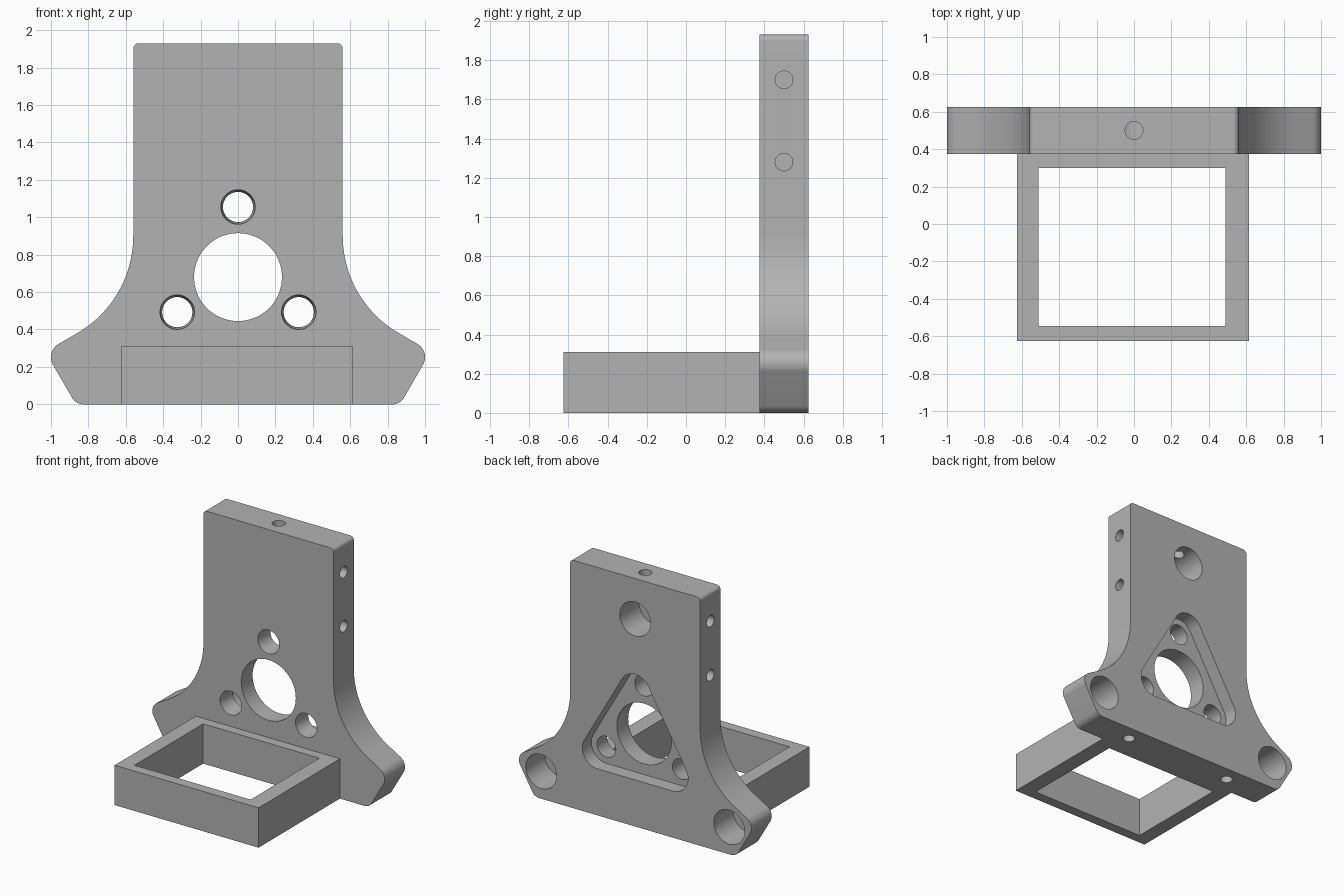
import bpy, bmesh
from math import sin, cos, tan, radians, pi
from mathutils import Vector

if "Cube" in bpy.data.objects:
    bpy.data.objects.remove(bpy.data.objects["Cube"])

grey = bpy.data.materials.new("plain grey")
grey.use_nodes = True
grey.diffuse_color = (0.45, 0.45, 0.45, 1)
grey.node_tree.nodes["Principled BSDF"].inputs["Base Color"].default_value = (0.45, 0.45, 0.45, 1)

PLACE = {"X": lambda u, v, t: (t, u, v),
         "Y": lambda u, v, t: (u, t, v),
         "Z": lambda u, v, t: (u, v, t)}


def prism(name, outline, start, end, axis, end_outline=None):
    """Solid between two outlines along an axis."""
    bm = bmesh.new()
    place = PLACE[axis]
    a = [bm.verts.new(place(u, v, start)) for u, v in outline]
    b = [bm.verts.new(place(u, v, end)) for u, v in (end_outline or outline)]
    bm.faces.new(a)
    bm.faces.new(b)
    for i in range(len(a)):
        j = (i + 1) % len(a)
        bm.faces.new((a[i], a[j], b[j], b[i]))
    bmesh.ops.recalc_face_normals(bm, faces=bm.faces[:])
    mesh = bpy.data.meshes.new(name)
    bm.to_mesh(mesh)
    bm.free()
    mesh.materials.append(grey)
    obj = bpy.data.objects.new(name, mesh)
    bpy.context.collection.objects.link(obj)
    return obj


def circle(u, v, r, n=48):
    return [(u + r * cos(2 * pi * i / n), v + r * sin(2 * pi * i / n)) for i in range(n)]


def rectangle(u0, u1, v0, v1):
    return [(u0, v0), (u1, v0), (u1, v1), (u0, v1)]


def fillet(before, corner, after, r, n=10):
    """Points of a round replacing a corner."""
    p = Vector(corner)
    d1 = (Vector(before) - p).normalized()
    d2 = (Vector(after) - p).normalized()
    half = d1.angle(d2) / 2
    centre = p + (d1 + d2).normalized() * r / sin(half)
    s = p + d1 * r / tan(half) - centre
    e = p + d2 * r / tan(half) - centre
    return [tuple(centre + s.lerp(e, i / n).normalized() * r) for i in range(n + 1)]


def cut(target, cutter):
    mod = target.modifiers.new("cut", "BOOLEAN")
    mod.operation = "DIFFERENCE"
    mod.solver = "EXACT"
    mod.object = cutter
    bpy.context.view_layer.objects.active = target
    bpy.ops.object.modifier_apply(modifier=mod.name)
    bpy.data.objects.remove(cutter)


def finish(obj):
    bpy.ops.object.select_all(action="DESELECT")
    obj.select_set(True)
    bpy.context.view_layer.objects.active = obj
    bpy.ops.object.shade_smooth_by_angle(angle=radians(25))


FRONT, BACK, MID, TOP = 0.375, 0.625, 0.5, 1.93
HUB = 0.68

# Upright plate: right half outline from the foot up, then mirrored
foot, tip, shoulder = (0.867, 0), (1.03, 0.282), (0.56, TOP)
sweep_r, sweep_z = 0.6, 0.9
sweep = [(0.56 + sweep_r - sweep_r * cos(radians(a)), sweep_z - sweep_r * sin(radians(a)))
         for a in range(60, -1, -3)]
half = (fillet((0, 0), foot, tip, 0.07) + fillet(foot, tip, sweep[0], 0.081)
        + sweep + fillet(sweep[-1], shoulder, (0, TOP), 0.03))
plate = prism("upright_plate", half + [(-x, z) for x, z in reversed(half)], FRONT, BACK, "Y")


def spoke(radius, k):
    a = radians(90 + 120 * k)
    return radius * cos(a), HUB + radius * sin(a)


# Rounded triangular recess in the back
pocket_r, bolt_circle, floor = 0.13, 0.375, BACK - 0.11
corners = [spoke(bolt_circle + 2 * pocket_r, k) for k in range(3)]
recess = [p for k in range(3)
          for p in fillet(corners[k - 1], corners[k], corners[(k + 1) % 3], pocket_r, 16)]
cut(plate, prism("recess_cutter", recess, floor, BACK + 0.1, "Y"))

# Central bore
cut(plate, prism("bore_cutter", circle(0, HUB, 0.235, 72), FRONT - 0.1, BACK + 0.1, "Y"))

# Tapered bolt holes and deep round sockets, three of each
for k in range(3):
    x, z = spoke(bolt_circle, k)
    cut(plate, prism("bolt_cutter", circle(x, z, 0.094), FRONT - 0.02, floor + 0.02, "Y",
                     circle(x, z, 0.079)))
    x, z = spoke(0.935, k)
    cut(plate, prism("socket_cutter", circle(x, z, 0.133), FRONT + 0.012, BACK + 0.1, "Y"))

# Screw holes in the top, sides and underside
cut(plate, prism("top_hole_cutter", circle(0, MID, 0.048, 24), 1.6, TOP + 0.1, "Z"))
for side in (-1, 1):
    for z in (1.28, 1.7):
        cut(plate, prism("side_hole_cutter", circle(MID, z, 0.045, 24),
                         side * 0.3, side * 0.7, "X"))
    cut(plate, prism("foot_hole_cutter", circle(side * 0.47, MID, 0.045, 24), -0.1, 0.25, "Z"))
finish(plate)

# Open rectangular frame standing out from the front
frame = prism("base_frame", rectangle(-0.625, 0.615, -0.625, FRONT), 0, 0.31, "Z")
cut(frame, prism("frame_cutter", rectangle(-0.51, 0.49, -0.545, 0.3), -0.1, 0.5, "Z"))
finish(frame)
